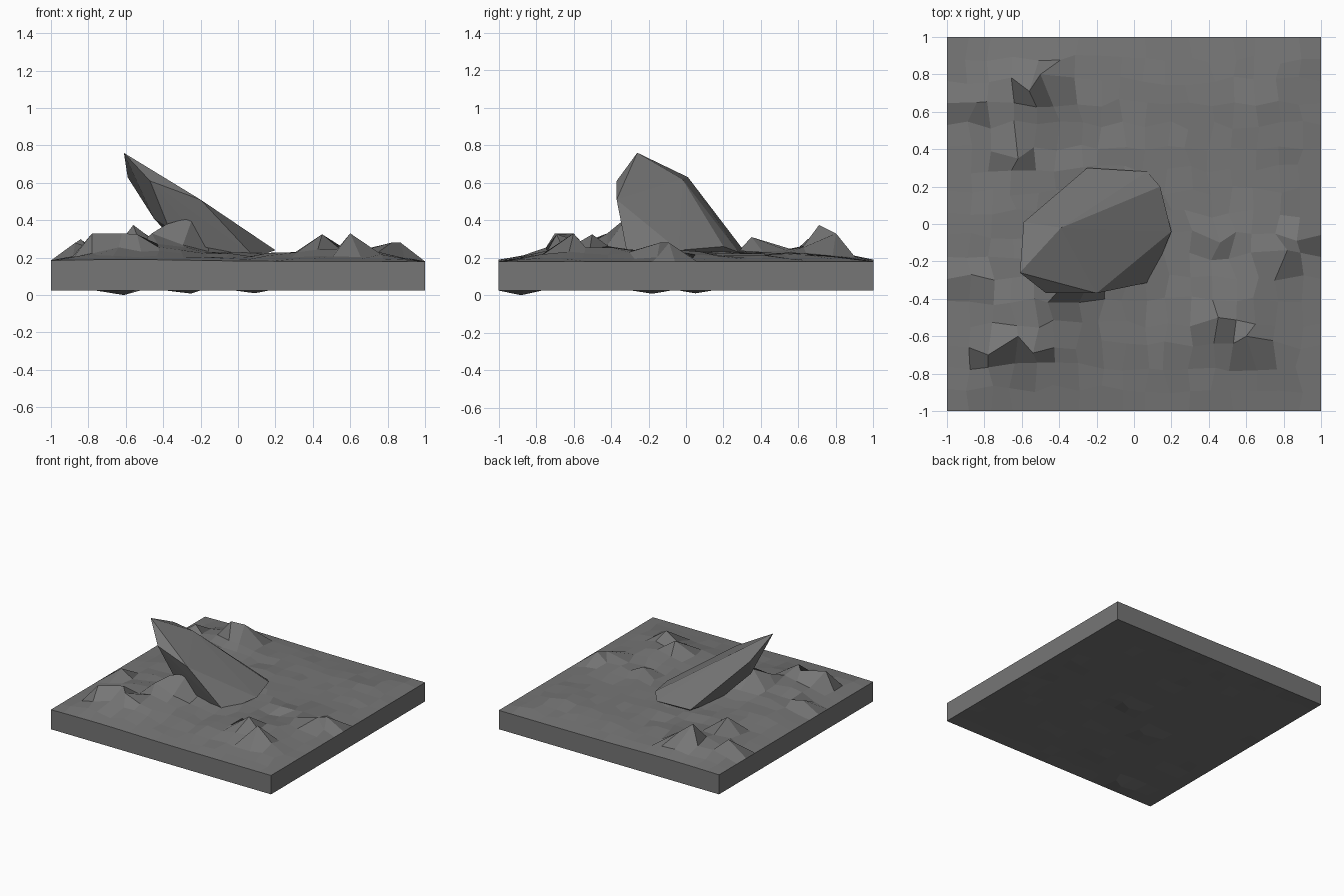
import bpy, bmesh, math, random

if "Cube" in bpy.data.objects:
    bpy.data.objects.remove(bpy.data.objects["Cube"])

random.seed(4)
N = 17

# Jagged rocks poking out of the ground: x, y, top height
PEAKS = [(-.78, -.70, .33), (-.54, -.69, .325), (-.62, -.6, .33), (-.87, -.27, .28),
         (-.62, .35, .31), (-.56, .71, .375), (-.5, .8, .33), (-.84, .65, .30),
         (-.24, -.31, .42), (-.38, -.33, .38), (-.46, -.42, .33), (.45, -.5, .325),
         (.6, -.6, .33), (.46, -.1, .26), (.82, -.14, .28), (.87, -.09, .28)]
# Broad gentle mounds: x, y, radius, height
MOUNDS = [(-.65, -.6, .4, .055), (-.6, .7, .4, .055), (-.35, -.3, .35, .06),
          (.55, -.5, .35, .04), (.75, -.1, .35, .025), (-.7, 0, .4, .03),
          (-.05, .15, .35, .02)]

stone = bpy.data.materials.new("dark_stone")
stone.diffuse_color = (.18, .18, .18, 1)
stone.use_nodes = True
stone.node_tree.nodes["Principled BSDF"].inputs["Base Color"].default_value = stone.diffuse_color


def ground_height(x, y):
    edge = min(1, (1 - max(abs(x), abs(y))) / .3)
    rim_rise = .01 * math.exp(-((x + .6) / .5) ** 2)
    bumps = sum(h * math.exp(-((x - a) ** 2 + (y - b) ** 2) / (r * r) * 2)
                for a, b, r, h in MOUNDS)
    return .18 + rim_rise * (1 - edge) + edge * (.033 + bumps + random.uniform(-.01, .012))


def make_object(name, bm):
    bmesh.ops.recalc_face_normals(bm, faces=bm.faces)
    mesh = bpy.data.meshes.new(name)
    bm.to_mesh(mesh)
    bm.free()
    mesh.materials.append(stone)
    obj = bpy.data.objects.new(name, mesh)
    bpy.context.collection.objects.link(obj)
    return obj


def irregular_grid(bm, height, jitter):
    rows = []
    for j in range(N + 1):
        row = []
        for i in range(N + 1):
            x, y = -1 + 2 * i / N, -1 + 2 * j / N
            if 0 < i < N and 0 < j < N:
                x += random.uniform(-jitter, jitter)
                y += random.uniform(-jitter, jitter)
            row.append(bm.verts.new((x, y, height(x, y))))
        rows.append(row)
    for j in range(N):
        for i in range(N):
            bm.faces.new((rows[j][i], rows[j][i + 1], rows[j + 1][i + 1], rows[j + 1][i]))
    return rows


def nearest(verts, x, y):
    return min(verts, key=lambda v: (v.co.x - x) ** 2 + (v.co.y - y) ** 2)


def inside(rows):
    return [v for row in rows[1:-1] for v in row[1:-1]]


def rim(g):
    return (g[0][:-1] + [r[-1] for r in g[:-1]] + g[-1][:0:-1]
            + [r[0] for r in g[:0:-1]])


# Ground slab with faceted top, flat sides and slightly dented underside
bm = bmesh.new()
top = irregular_grid(bm, ground_height, .025)
bottom = irregular_grid(bm, lambda x, y: .025, .02)

free = inside(top)
for x, y, z in PEAKS:
    v = nearest(free, x, y)
    free.remove(v)
    v.co = (x, y, z)
for v in inside(bottom):
    v.co.z += random.uniform(0, .006)
for x, y, z in [(-.61, -.88, 0), (-.25, -.18, .008), (.09, .05, .01)]:
    nearest(inside(bottom), x, y).co = (x, y, z)

a, b = rim(top), rim(bottom)
for k in range(len(a)):
    n = (k + 1) % len(a)
    bm.faces.new((a[k], b[k], b[n], a[n]))
make_object("ground_slab", bm)

# Large tilted boulder, leaning up toward the left
corners = [(-.61, -.26, .76), (-.59, .01, .63), (-.47, -.37, .61), (-.20, -.37, .51),
           (-.39, -.02, .62), (.20, -.04, .24), (.14, .20, .26), (.07, .28, .23),
           (-.25, .30, .25), (.09, -.31, .20), (-.45, -.20, .41), (-.37, -.30, .36),
           (-.12, -.28, .19), (-.25, -.05, .19), (-.18, .22, .19)]
bm = bmesh.new()
for c in corners:
    bm.verts.new(c)
bmesh.ops.convex_hull(bm, input=bm.verts[:])
bmesh.ops.delete(bm, geom=[v for v in bm.verts if not v.link_faces], context='VERTS')
make_object("tilted_boulder", bm)
